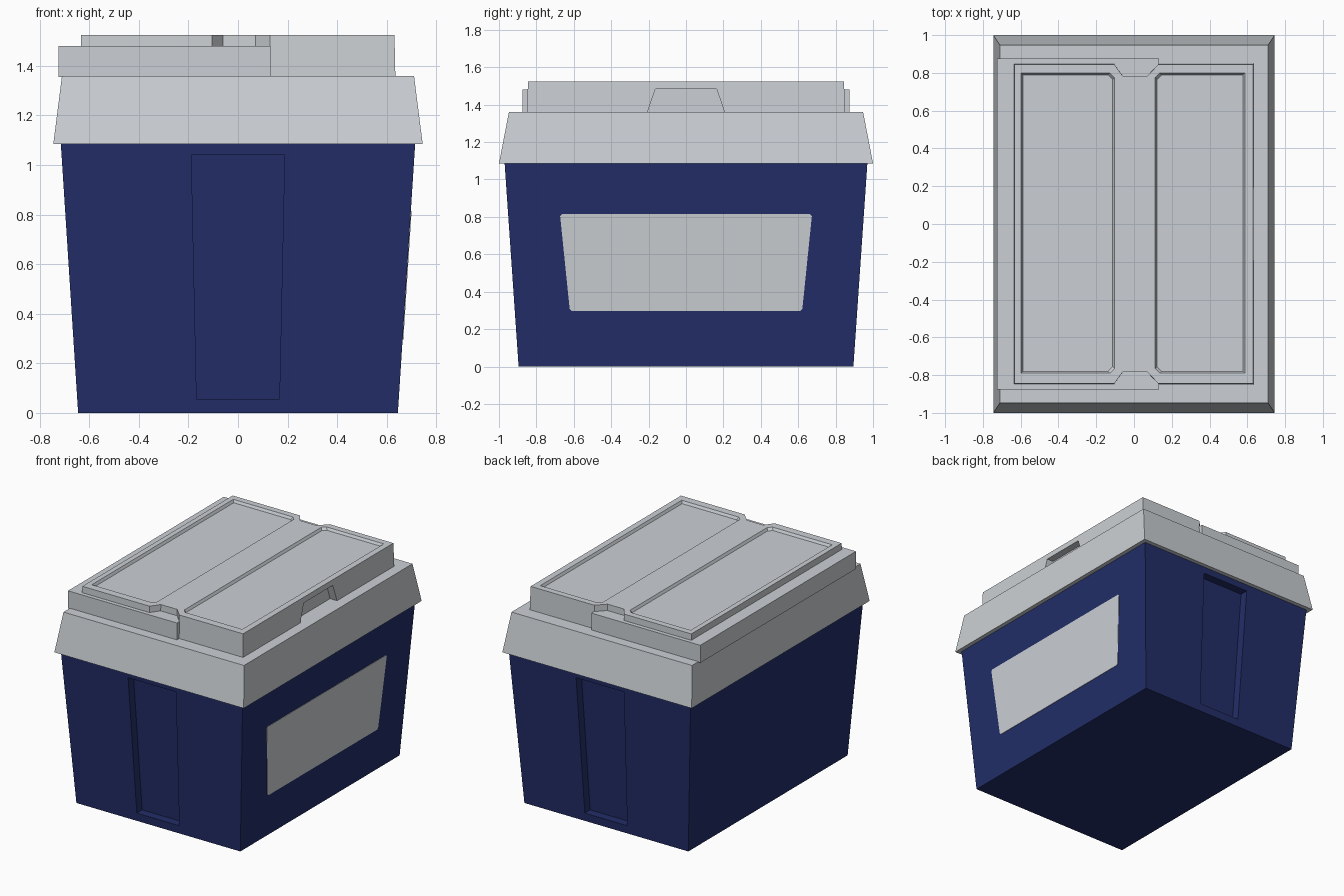
import bpy, bmesh
from mathutils import Vector

if "Cube" in bpy.data.objects:
    bpy.data.objects.remove(bpy.data.objects["Cube"])


def material(name, rgb):
    m = bpy.data.materials.new(name)
    m.diffuse_color = (*rgb, 1)
    m.use_nodes = True
    m.node_tree.nodes["Principled BSDF"].inputs["Base Color"].default_value = m.diffuse_color
    return m


navy = material("navy plastic", (0.016, 0.027, 0.138))
grey = material("light grey plastic", (0.60, 0.63, 0.66))


def loft(name, low, high, mat):
    """Closed solid between two matching loops of points."""
    bm = bmesh.new()
    a = [bm.verts.new(p) for p in low]
    b = [bm.verts.new(p) for p in high]
    bm.faces.new(a[::-1])
    bm.faces.new(b)
    for i in range(len(a)):
        j = (i + 1) % len(a)
        bm.faces.new((a[i], a[j], b[j], b[i]))
    bmesh.ops.recalc_face_normals(bm, faces=bm.faces)
    me = bpy.data.meshes.new(name)
    bm.to_mesh(me)
    bm.free()
    me.materials.append(mat)
    ob = bpy.data.objects.new(name, me)
    bpy.context.collection.objects.link(ob)
    return ob


def rect(x0, x1, y0, y1, z):
    return [(x0, y0, z), (x1, y0, z), (x1, y1, z), (x0, y1, z)]


def shift(points, offset):
    return [Vector(p) + Vector(offset) for p in points]


def cut(target, cutter):
    """Subtract the cutter from the target, then remove it."""
    cutter.hide_render = True
    mod = target.modifiers.new("cut", 'BOOLEAN')
    mod.operation = 'DIFFERENCE'
    mod.solver = 'EXACT'
    mod.object = cutter
    bpy.context.view_layer.objects.active = target
    bpy.ops.object.modifier_apply(modifier=mod.name)
    bpy.data.objects.remove(cutter)


# Tapered box body
H = 1.09
body = loft("cooler_body", rect(-.645, .645, -.895, .895, 0),
            rect(-.715, .715, -.97, .97, H), navy)


def wall_y(z):
    return .895 + .075 * z / H


def wall_x(z):
    return .645 + .07 * z / H


# Tall recesses on the front and back
for s in (-1, 1):
    outline = [(x, s * wall_y(z), z) for x, z in
               ((-.167, .057), (.167, .057), (.188, 1.04), (-.188, 1.04))]
    cut(body, loft("recess_cutter", shift(outline, (0, -s * .06, 0)),
                   shift(outline, (0, s * .1, 0)), navy))

# Grey label plate on the right side, corners clipped
label = [(wall_x(z), y, z) for y, z in
         ((-.61, .297), (.61, .297), (.622, .307), (.673, .805),
          (.663, .815), (-.663, .815), (-.673, .805), (-.622, .307))]
loft("side_plate", shift(label, (-.004, 0, 0)), shift(label, (.003, 0, 0)), grey)

# Sloped lid rim
loft("lid_rim", rect(-.745, .745, -1, 1, 1.085),
     rect(-.71, .71, -.947, .947, 1.36), grey)

# Lower hinge block
loft("hinge_block", rect(-.725, .132, -.875, .875, 1.355),
     rect(-.725, .132, -.875, .875, 1.48), grey)

# Raised lid with a notch in the middle of both ends
half = [(.635, .85), (.13, .85), (.07, .787), (-.06, .787), (-.105, .85), (-.637, .85)]
ring = half + [(x, -y) for x, y in reversed(half)]
lid = loft("lid_top", [(x, y, 1.35) for x, y in ring],
           [(x * .994, y * .994, 1.525) for x, y in ring], grey)


def panel(x0, x1, y0, y1, inner, z):
    """Rectangle whose corners on the lid's middle side are clipped."""
    c = .025
    if inner > 0:
        return [(x0, y0, z), (x1 - c, y0, z), (x1, y0 + c, z),
                (x1, y1 - c, z), (x1 - c, y1, z), (x0, y1, z)]
    return [(x0 + c, y0, z), (x1, y0, z), (x1, y1, z),
            (x0 + c, y1, z), (x0, y1 - c, z), (x0, y0 + c, z)]


# Two shallow sunken panels with sloping walls
for x0, x1, inner in ((-.597, -.103, 1), (.112, .587, -1)):
    d = .01
    cut(lid, loft("panel_cutter",
                  panel(x0 + d, x1 - d, -.78, .79, inner, 1.507),
                  panel(x0 - d, x1 + d, -.80, .81, inner, 1.543), grey))

# Finger grip cut into the right edge of the lid
grip = [(.58, -.213, 1.34), (.58, .213, 1.34), (.58, .163, 1.485), (.58, -.163, 1.485)]
cut(lid, loft("grip_cutter", grip, shift(grip, (.2, 0, 0)), grey))
